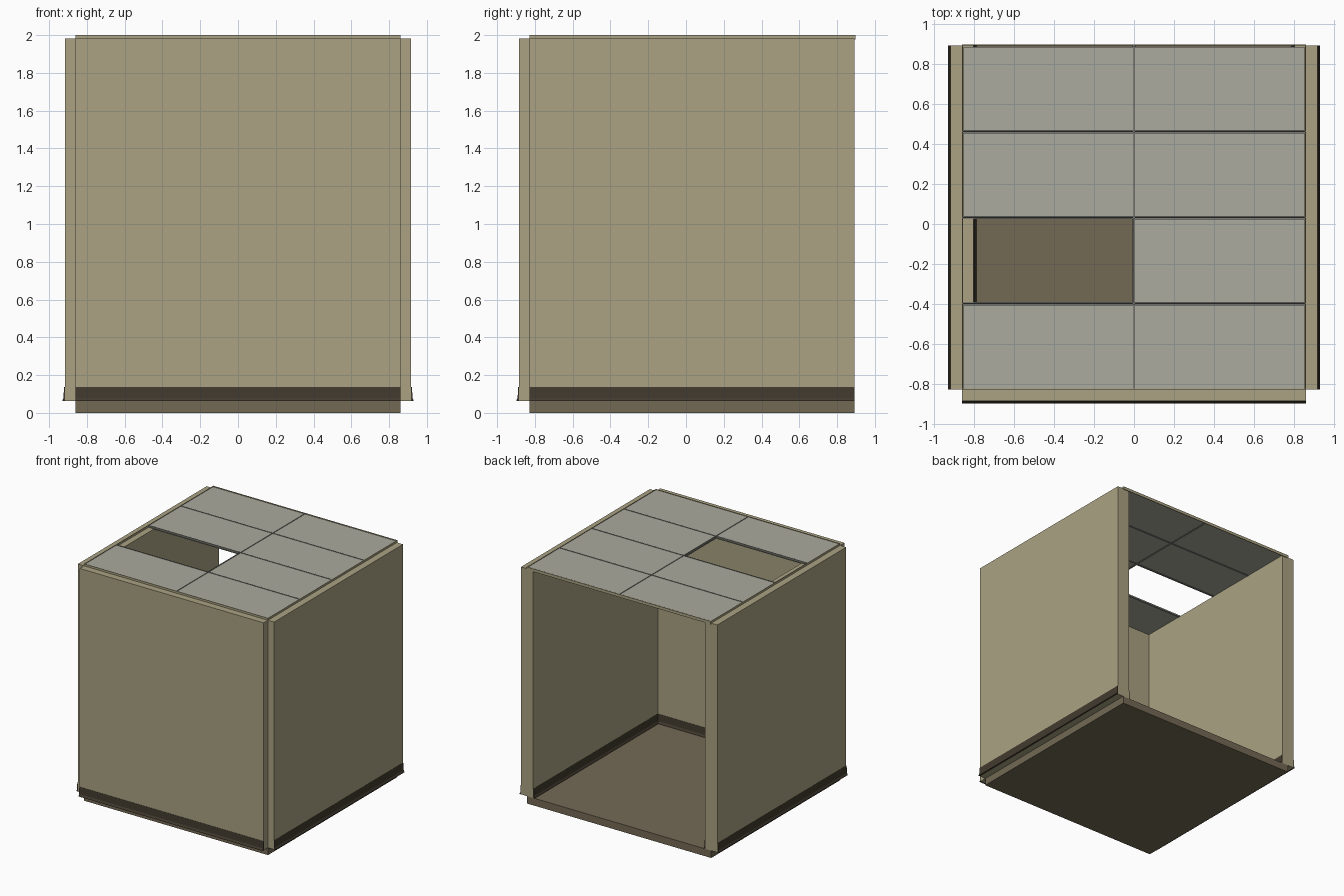
import bpy, bmesh

if "Cube" in bpy.data.objects:
    bpy.data.objects.remove(bpy.data.objects["Cube"])


def material(name, rgb):
    m = bpy.data.materials.new(name)
    m.diffuse_color = (*rgb, 1)
    m.use_nodes = True
    m.node_tree.nodes["Principled BSDF"].inputs["Base Color"].default_value = m.diffuse_color
    return m


WALL = material("wall tan", (0.405, 0.362, 0.226))
FLOOR = material("floor brown", (0.174, 0.144, 0.090))
BASE = material("baseboard dark brown", (0.054, 0.043, 0.028))
TILE = material("ceiling tile grey", (0.405, 0.405, 0.345))
GRID = material("ceiling grid grey", (0.20, 0.20, 0.175))


def finish(name, bm, mat):
    bmesh.ops.recalc_face_normals(bm, faces=bm.faces)
    me = bpy.data.meshes.new(name)
    bm.to_mesh(me)
    bm.free()
    me.materials.append(mat)
    ob = bpy.data.objects.new(name, me)
    bpy.context.collection.objects.link(ob)


def box(name, x, y, z, mat):
    bm = bmesh.new()
    bmesh.ops.create_cube(bm, size=1)
    for v in bm.verts:
        v.co = [r[0] + (c + 0.5) * (r[1] - r[0]) for c, r in zip(v.co, (x, y, z))]
    finish(name, bm, mat)


# flared skirting profile: (distance out from wall, height)
SKIRT = [(-0.002, 0.062), (0.014, 0.062), (0.012, 0.069), (0.006, 0.080),
         (0.005, 0.134), (0.003, 0.138), (-0.002, 0.138)]


def baseboard(name, axis, at, side, lo, hi):
    bm = bmesh.new()
    rings = []
    for t in (lo, hi):
        ring = []
        for o, z in SKIRT:
            p = at + side * o
            ring.append(bm.verts.new((t, p, z) if axis == "x" else (p, t, z)))
        rings.append(ring)
        bm.faces.new(ring)
    n = len(SKIRT)
    for i in range(n):
        j = (i + 1) % n
        bm.faces.new((rings[0][i], rings[0][j], rings[1][j], rings[1][i]))
    finish(name, bm, BASE)


Y0, Y1 = -0.828, 0.892      # room depth
X = 0.86                    # half room width
T = 0.057                   # half wall thickness
ZW = (0.062, 1.983)

# floor slab and front wall
box("floor", (-X, X), (Y0, Y1), (0, 0.062), FLOOR)
box("front_wall", (-X, X), (Y0 - T, Y0 + T), ZW, WALL)
baseboard("front_baseboard_outer", "x", Y0 - T, -1, -X, X)
baseboard("front_baseboard_inner", "x", Y0 + T, 1, -X + T, X - T)

# side walls with skirting on both faces
for s, n in ((-1, "left"), (1, "right")):
    xs = sorted((s * (X - T), s * (X + T)))
    box(n + "_wall", xs, (Y0, Y1), ZW, WALL)
    baseboard(n + "_baseboard_outer", "y", s * (X + T), s, Y0, Y1)
    baseboard(n + "_baseboard_inner", "y", s * (X - T), -s, Y0 + T, Y1)

# tan edge angle around the ceiling
E = 0.005
for s, n in ((-1, "left"), (1, "right")):
    box(n + "_ceiling_edge", sorted((s * (X - E), s * X)), (Y0, Y1), (1.978, 2.0), WALL)
box("front_ceiling_edge", (-X, X), (Y0, Y0 + E), (1.978, 2.0), WALL)
box("back_ceiling_edge", (-X, X), (Y1, Y1 + 0.006), (1.976, 2.0), WALL)

# suspended grid: one main tee and three cross tees
step = (Y1 - Y0) / 4
box("main_tee_flange", (-0.008, 0.008), (Y0, Y1), (1.980, 1.984), GRID)
box("main_tee_web", (-0.004, 0.004), (Y0, Y1), (1.983, 1.999), GRID)
for i in range(1, 4):
    y = Y0 + i * step
    box(f"cross_tee_flange_{i}", (-X + E, X - E), (y - 0.008, y + 0.008), (1.9805, 1.9845), GRID)
    box(f"cross_tee_web_{i}", (-X + E, X - E), (y - 0.003, y + 0.003), (1.983, 1.9985), GRID)

# ceiling tiles, one left out
for row in range(4):
    for col in range(2):
        if (row, col) == (1, 0):
            continue
        x0 = -X + col * X
        y0 = Y0 + row * step
        box(f"ceiling_tile_{row}_{col}", (x0 + 0.006, x0 + X - 0.006),
            (y0 + 0.006, y0 + step - 0.006), (1.985, 1.997), TILE)
